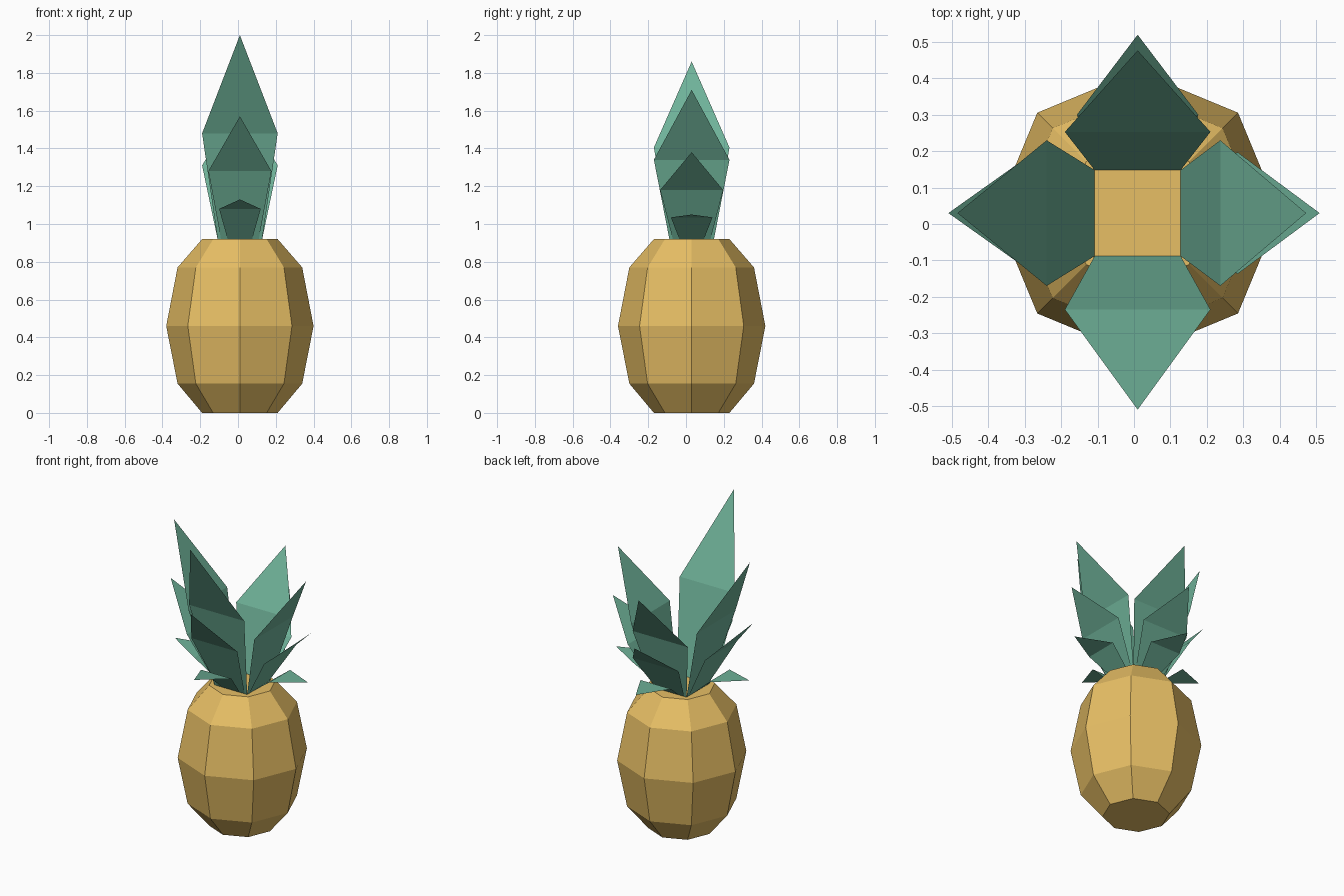
import bpy, math

if "Cube" in bpy.data.objects:
    bpy.data.objects.remove(bpy.data.objects["Cube"])

CX, CY, TOP = 0.01, 0.03, 0.92   # axis of the fruit and height of its flat top


def material(name, color):
    m = bpy.data.materials.new(name)
    m.diffuse_color = color
    m.use_nodes = True
    m.node_tree.nodes["Principled BSDF"].inputs["Base Color"].default_value = m.diffuse_color
    return m


def build(name, verts, faces, mat):
    me = bpy.data.meshes.new(name)
    me.from_pydata(verts, [], faces)
    me.materials.append(mat)
    ob = bpy.data.objects.new(name, me)
    bpy.context.collection.objects.link(ob)
    return ob


gold = material("fruit_gold", (0.80, 0.52, 0.13, 1))
green = material("leaf_green", (0.16, 0.45, 0.32, 1))

# Fruit body: eight-sided lathe of a (radius, height) profile
profile = [(0.20, 0), (0.33, 0.155), (0.39, 0.46), (0.33, 0.77), (0.20, TOP)]
N = 8
verts = [(CX + r * math.cos(math.tau * i / N), CY + r * math.sin(math.tau * i / N), z)
         for r, z in profile for i in range(N)]
faces = [(k * N + i, k * N + (i + 1) % N, (k + 1) * N + (i + 1) % N, (k + 1) * N + i)
         for k in range(len(profile) - 1) for i in range(N)]
faces += [tuple(reversed(range(N))), tuple(range(len(verts) - N, len(verts)))]
build("fruit_body", verts, faces, gold)

# Half widths of each leaf tier: at the base and at the bend
widths = {"tall": (0.118, 0.20), "middle": (0.10, 0.167), "low": (0.065, 0.11)}

# Per side: angle, then (bend radius, bend z, tip radius, tip z) for each tier
sides = {
    "front": (-90, (0.265, 1.48, 0.54, 2.00), (0.29, 1.28, 0.53, 1.57), (0.27, 1.08, 0.50, 1.13)),
    "left": (180, (0.25, 1.405, 0.495, 1.86), (0.285, 1.225, 0.52, 1.47), (0.27, 1.055, 0.49, 1.085)),
    "right": (0, (0.227, 1.34, 0.463, 1.71), (0.275, 1.18, 0.50, 1.38), (0.27, 1.035, 0.477, 1.05)),
    "back": (90, (0.223, 1.31, 0.447, 1.65), (0.27, 1.16, 0.49, 1.35), (0.27, 1.03, 0.477, 1.04)),
}

# Crown leaves: thin blades of a widening base panel and a pointed tip
for side, (angle, *tiers) in sides.items():
    c, s = math.cos(math.radians(angle)), math.sin(math.radians(angle))
    for (tier, (w0, w1)), (rb, zb, rt, zt) in zip(widths.items(), tiers):
        pts = [(0.118, -w0, TOP), (0.118, w0, TOP), (rb, w1, zb), (rb, -w1, zb), (rt, 0, zt)]
        pts = [(CX + r * c - t * s, CY + r * s + t * c, z) for r, t, z in pts]
        build(f"{side}_{tier}_leaf", pts, [(3, 2, 1, 0), (4, 2, 3)], green)
